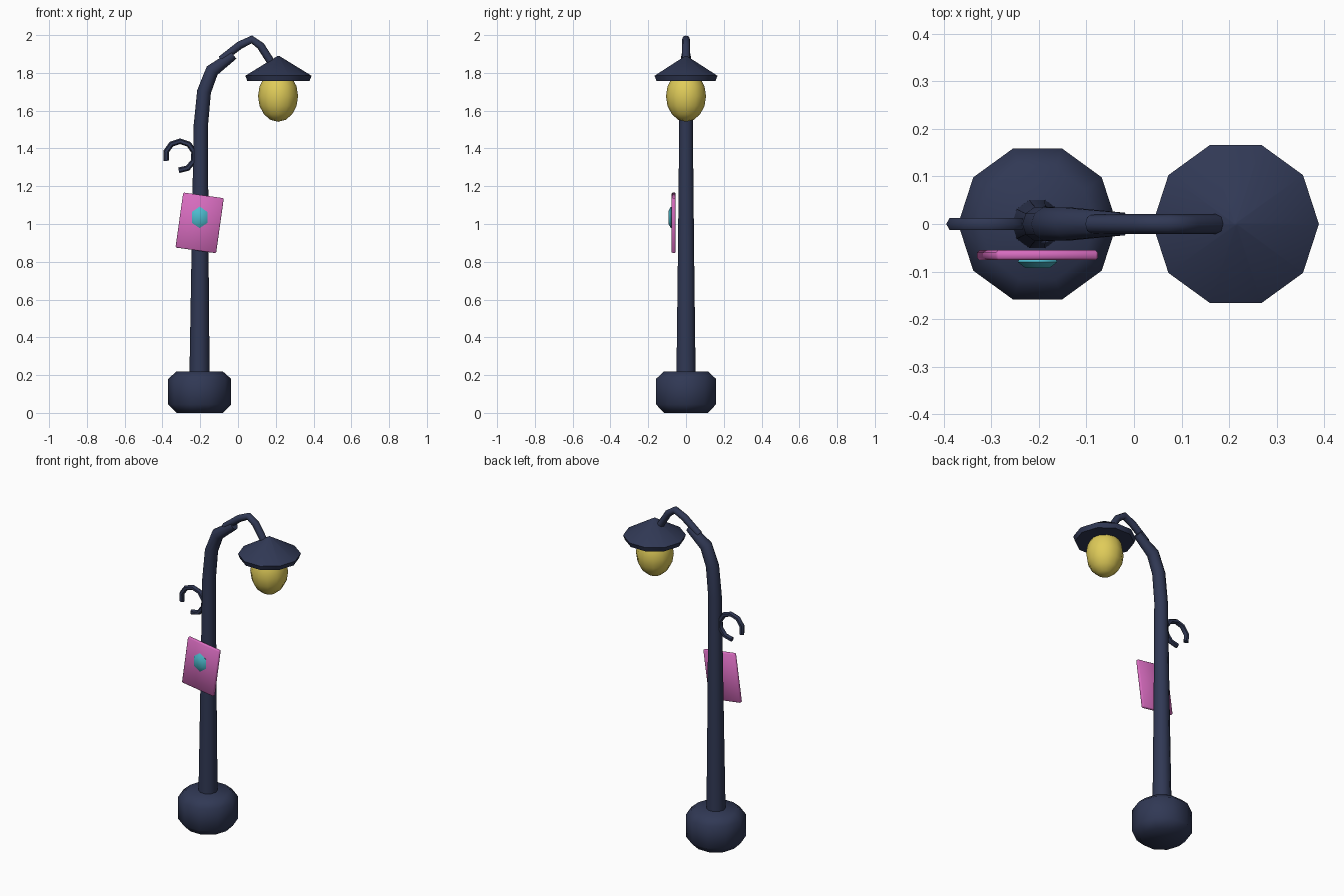
import bpy, bmesh, math
from mathutils import Vector, Matrix

if "Cube" in bpy.data.objects:
    bpy.data.objects.remove(bpy.data.objects["Cube"])


def material(name, rgb):
    m = bpy.data.materials.new(name)
    m.diffuse_color = (*rgb, 1)
    m.use_nodes = True
    m.node_tree.nodes["Principled BSDF"].inputs["Base Color"].default_value = m.diffuse_color
    return m


NAVY = material("navy metal", (0.030, 0.040, 0.090))
YELLOW = material("warm yellow glass", (0.74, 0.60, 0.10))
PINK = material("pink board", (0.68, 0.15, 0.52))
CYAN = material("cyan emblem", (0.075, 0.50, 0.62))


def finish(bm, name, mat, angle=60):
    bmesh.ops.recalc_face_normals(bm, faces=bm.faces[:])
    me = bpy.data.meshes.new(name)
    bm.to_mesh(me)
    bm.free()
    ob = bpy.data.objects.new(name, me)
    bpy.context.collection.objects.link(ob)
    me.materials.append(mat)
    bpy.ops.object.select_all(action='DESELECT')
    ob.select_set(True)
    bpy.context.view_layer.objects.active = ob
    bpy.ops.object.shade_smooth_by_angle(angle=math.radians(angle))
    return ob


def skin(rings, name, mat):
    """Join equal rings of points into a closed tube."""
    bm = bmesh.new()
    vs = [[bm.verts.new(p) for p in r] for r in rings]
    n = len(vs[0])
    for a, b in zip(vs, vs[1:]):
        for i in range(n):
            j = (i + 1) % n
            bm.faces.new((a[i], a[j], b[j], b[i]))
    bm.faces.new(vs[0])
    bm.faces.new(vs[-1])
    return finish(bm, name, mat)


def lathe(profile, x, sides, name, mat):
    """Turn (radius, z) points around a vertical axis at x."""
    ang = [2 * math.pi * i / sides for i in range(sides)]
    return skin([[(x + r * math.cos(a), r * math.sin(a), z) for a in ang]
                 for r, z in profile], name, mat)


def tube(path, sides, name, mat):
    """Sweep a round section along (x, z, radius) points in the y = 0 plane."""
    pts = [Vector((x, 0, z)) for x, z, r in path]
    rings = []
    for i, (x, z, r) in enumerate(path):
        t = pts[min(i + 1, len(pts) - 1)] - pts[max(i - 1, 0)]
        t.normalize()
        side = Vector((t.z, 0, -t.x))
        rings.append([pts[i] + side * r * math.cos(a) + Vector((0, r * math.sin(a), 0))
                      for a in (2 * math.pi * k / sides for k in range(sides))])
    return skin(rings, name, mat)


# chunky foot and bent post
lathe([(0.122, 0), (0.167, 0.045), (0.167, 0.18), (0.122, 0.22)],
      -0.203, 10, "base", NAVY)
tube([(-0.204, 0.15, 0.054), (-0.201, 0.85, 0.045), (-0.197, 1.52, 0.038),
      (-0.180, 1.70, 0.037), (-0.137, 1.812, 0.036), (-0.024, 1.895, 0.025)],
     10, "post", NAVY)

# thin arm carrying the lamp
tube([(-0.09, 1.87, 0.02), (0.010, 1.947, 0.021), (0.073, 1.977, 0.021),
      (0.120, 1.943, 0.021), (0.192, 1.83, 0.021)], 8, "lamp_arm", NAVY)

# conical shade
lathe([(0.165, 1.757), (0.175, 1.785), (0.004, 1.89)], 0.214, 10, "lamp_shade", NAVY)

# bulb
bm = bmesh.new()
bmesh.ops.create_uvsphere(bm, u_segments=12, v_segments=8, radius=1)
bm.transform(Matrix.Translation((0.212, 0, 1.677)) @ Matrix.Diagonal((0.106, 0.106, 0.136, 1)))
finish(bm, "bulb", YELLOW)

# open ring hook beside the post
hook = [math.radians(200 - 295 * i / 8) for i in range(9)]
tube([(-0.307 + 0.077 * math.cos(a), 1.361 + 0.077 * math.sin(a), 0.015) for a in hook],
     6, "side_hook", NAVY)

# tilted board
bm = bmesh.new()
bmesh.ops.create_cube(bm, size=1)
bm.transform(Matrix.Diagonal((0.217, 0.021, 0.294, 1)))
bmesh.ops.bevel(bm, geom=bm.edges[:], offset=0.005, segments=1, affect='EDGES')
bm.transform(Matrix.Translation((-0.203, -0.0655, 1.006)) @ Matrix.Rotation(math.radians(8), 4, 'Y'))
finish(bm, "board", PINK, 50)

# faceted six-sided emblem on the board
skin([[(-0.203 + 0.048 * s * math.sin(a), y, 1.035 + 0.057 * s * math.cos(a))
       for a in (math.pi * k / 3 for k in range(6))]
      for s, y in ((0.9, -0.072), (1, -0.080), (0.6, -0.093))], "emblem", CYAN)
